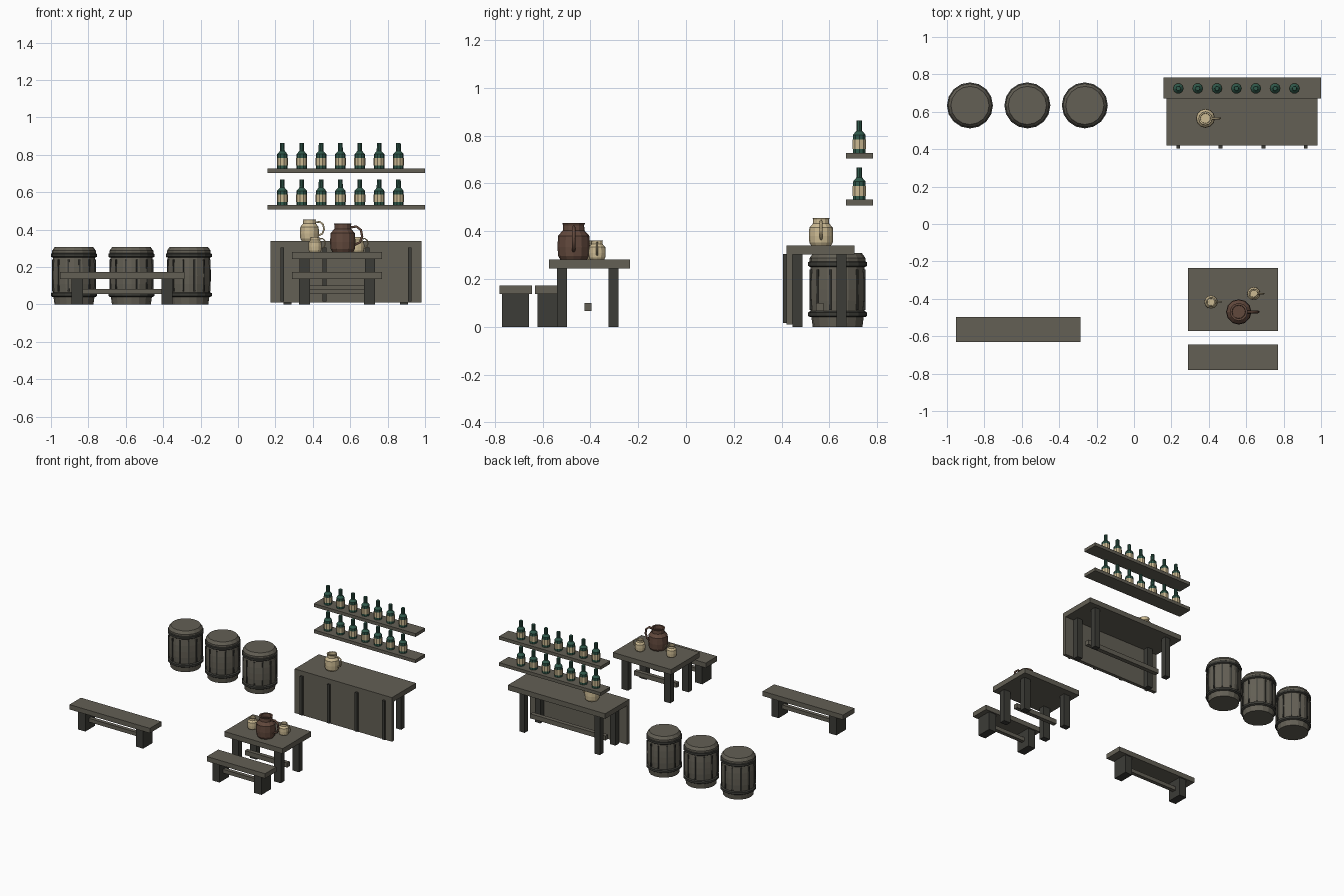
import bpy, bmesh, math
from mathutils import Matrix

if "Cube" in bpy.data.objects:
    bpy.data.objects.remove(bpy.data.objects["Cube"])


def material(name, rgb):
    m = bpy.data.materials.new(name)
    m.diffuse_color = (*rgb, 1)
    m.use_nodes = True
    m.node_tree.nodes["Principled BSDF"].inputs["Base Color"].default_value = m.diffuse_color
    return m


WOOD = material("wood", (0.125, 0.115, 0.09))
DARK = material("dark_wood", (0.045, 0.045, 0.038))
GLASS = material("green_glass", (0.03, 0.10, 0.07))
CREAM = material("cream", (0.60, 0.49, 0.29))
BROWN = material("brown_clay", (0.12, 0.065, 0.045))


def finish(name, bm, mat):
    bmesh.ops.recalc_face_normals(bm, faces=bm.faces)
    me = bpy.data.meshes.new(name)
    bm.to_mesh(me)
    bm.free()
    me.materials.append(mat)
    ob = bpy.data.objects.new(name, me)
    bpy.context.collection.objects.link(ob)
    return ob


def box(name, x0, x1, y0, y1, z0, z1, mat):
    bm = bmesh.new()
    c = Matrix.Translation(((x0 + x1) / 2, (y0 + y1) / 2, (z0 + z1) / 2))
    bmesh.ops.create_cube(bm, size=1, matrix=c @ Matrix.Diagonal((x1 - x0, y1 - y0, z1 - z0, 1)))
    return finish(name, bm, mat)


def lathe(name, profile, loc, mat, sides=12, scale=1.0):
    """Revolve (radius, height) points, flat caps at both ends."""
    bm = bmesh.new()
    rings = []
    for r, z in profile:
        rings.append([bm.verts.new((loc[0] + scale * r * math.cos(a), loc[1] + scale * r * math.sin(a),
                                    loc[2] + scale * z))
                      for a in (2 * math.pi * i / sides for i in range(sides))])
    for a, b in zip(rings, rings[1:]):
        for i in range(sides):
            j = (i + 1) % sides
            bm.faces.new((a[i], a[j], b[j], b[i]))
    bm.faces.new(rings[0])
    bm.faces.new(rings[-1])
    return finish(name, bm, mat)


def barrel(n, x, y):
    lathe(f"barrel_{n}_body", [(0.104, 0), (0.111, 0.05), (0.117, 0.11), (0.118, 0.155), (0.117, 0.20),
                               (0.112, 0.255), (0.117, 0.265), (0.117, 0.287), (0.102, 0.308)],
          (x, y, 0), WOOD, 16)
    for tag, z in (("lower", 0.04), ("upper", 0.25)):
        lathe(f"barrel_{n}_{tag}_hoop", [(0.115, z), (0.123, z + 0.005), (0.123, z + 0.02), (0.115, z + 0.025)],
              (x, y, 0), DARK, 16)
    # dark seams between the staves
    bm = bmesh.new()
    for i in range(12):
        m = (Matrix.Translation((x, y, 0.155)) @ Matrix.Rotation(math.tau * (i + 0.5) / 12, 4, 'Z')
             @ Matrix.Translation((0.115, 0, 0)) @ Matrix.Diagonal((0.010, 0.008, 0.17, 1)))
        bmesh.ops.create_cube(bm, size=1, matrix=m)
    finish(f"barrel_{n}_seams", bm, DARK)


def bench(n, x0, x1, y0, y1):
    c, half = (x0 + x1) / 2, (x1 - x0) / 2
    box(f"{n}_seat", x0, x1, y0, y1, 0.137, 0.173, WOOD)
    for s in (-1, 1):
        lx = c + s * half * 0.72
        box(f"{n}_leg", lx - 0.03, lx + 0.03, y0 + 0.011, y1 - 0.011, 0, 0.137, DARK)
    ym = (y0 + y1) / 2
    box(f"{n}_rail", c - half * 0.72, c + half * 0.72, ym - 0.014, ym + 0.014, 0.055, 0.083, WOOD)


def jug(name, x, y, z, scale, mat):
    lathe(name + "_body", [(0.042, 0), (0.049, 0.012), (0.051, 0.04), (0.049, 0.075), (0.034, 0.092),
                           (0.033, 0.108), (0.036, 0.115), (0.027, 0.115), (0.026, 0.095)],
          (x, y, z), mat, 12, scale)
    # handle loop on the +x side
    cu = bpy.data.curves.new(name + "_handle", 'CURVE')
    cu.dimensions = '3D'
    cu.bevel_depth = 0.0055 * scale
    cu.bevel_resolution = 1
    cu.use_fill_caps = True
    pts = [(0.030, 0.098), (0.055, 0.102), (0.073, 0.088), (0.078, 0.062), (0.069, 0.038), (0.047, 0.028)]
    sp = cu.splines.new('POLY')
    sp.points.add(len(pts) - 1)
    for p, (px, pz) in zip(sp.points, pts):
        p.co = (x + px * scale, y, z + pz * scale, 1)
    cu.materials.append(mat)
    bpy.context.collection.objects.link(bpy.data.objects.new(name + "_handle", cu))


# barrels along the back left
for i, bx in enumerate((-0.877, -0.57, -0.263)):
    barrel(i + 1, bx, 0.634)

# counter
box("counter_top", 0.175, 0.98, 0.42, 0.705, 0.302, 0.34, WOOD)
box("counter_front_panel", 0.175, 0.98, 0.42, 0.445, 0.01, 0.302, WOOD)
for x in (0.237, 0.463, 0.692, 0.918):
    box("counter_batten", x - 0.01, x + 0.01, 0.405, 0.42, 0.015, 0.305, DARK)
for x in (0.265, 0.887):
    for y in (0.466, 0.651):
        box("counter_leg", x - 0.022, x + 0.022, y - 0.021, y + 0.021, 0, 0.302, DARK)
box("counter_rail", 0.265, 0.887, 0.543, 0.575, 0.066, 0.1, WOOD)
jug("counter_jug", 0.382, 0.565, 0.34, 1.0, CREAM)

# wall shelves with bottles
for z in (0.508, 0.704):
    box("shelf", 0.158, 1.0, 0.67, 0.782, z, z + 0.024, WOOD)
    for i in range(7):
        p = (0.237 + 0.1035 * i, 0.725, z + 0.024)
        lathe("bottle", [(0.028, 0), (0.028, 0.075), (0.013, 0.092), (0.012, 0.135)], p, GLASS, 10)
        lathe("bottle_label", [(0.027, 0.016), (0.0295, 0.016), (0.0295, 0.056), (0.027, 0.056)], p, CREAM, 10)

# table with jug and mugs
box("table_top", 0.288, 0.77, -0.573, -0.235, 0.243, 0.281, WOOD)
for x in (0.355, 0.705):
    for y in (-0.519, -0.304):
        box("table_leg", x - 0.027, x + 0.027, y - 0.021, y + 0.021, 0, 0.243, DARK)
box("table_rail", 0.355, 0.705, -0.425, -0.395, 0.066, 0.1, WOOD)
jug("table_jug", 0.56, -0.47, 0.281, 1.33, BROWN)
jug("mug_1", 0.412, -0.417, 0.281, 0.7, CREAM)
jug("mug_2", 0.64, -0.372, 0.281, 0.7, CREAM)

# benches
bench("right_bench", 0.288, 0.77, -0.78, -0.645)
bench("left_bench", -0.952, -0.287, -0.632, -0.497)
